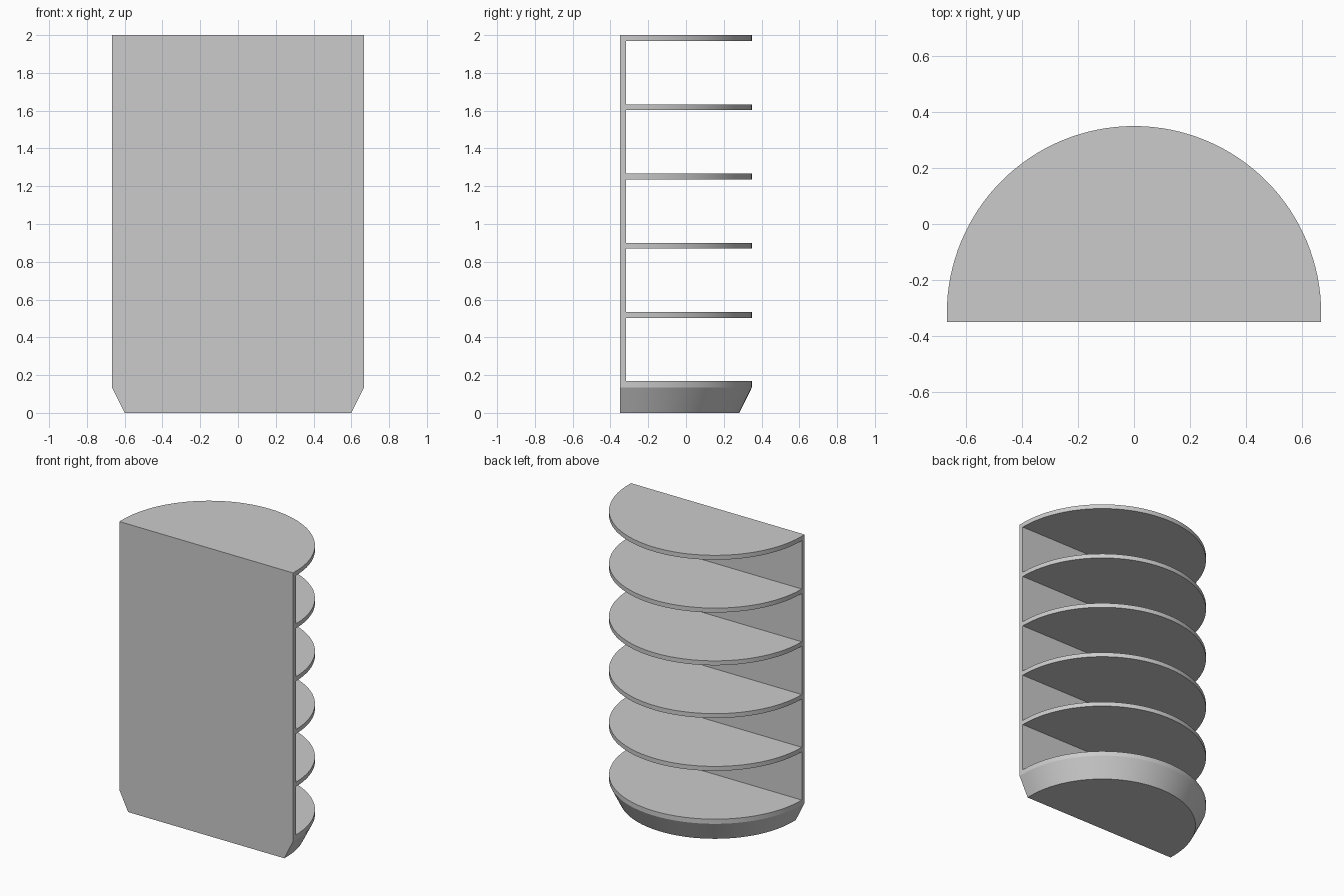
import bpy, bmesh, math

if "Cube" in bpy.data.objects:
    bpy.data.objects.remove(bpy.data.objects["Cube"])

R, R_FOOT = 0.667, 0.60          # outer radius, radius at the floor
Y_FRONT, Y_AXIS = -0.349, -0.318  # flat panel face, panel inner face
T, PITCH, TAPER, H = 0.031, 0.3665, 0.135, 2.0
SEG = 64


def d_ring(bm, r, z):
    """Half-round outline with a flat strip for the panel."""
    pts = [(r, Y_FRONT)]
    for i in range(SEG + 1):
        a = math.pi * i / SEG
        pts.append((r * math.cos(a), Y_AXIS + r * math.sin(a)))
    pts.append((-r, Y_FRONT))
    return [bm.verts.new((x, y, z)) for x, y in pts]


# Solid half-round body with a tapered foot
bm = bmesh.new()
rings = [d_ring(bm, R_FOOT, 0), d_ring(bm, R, TAPER), d_ring(bm, R, H)]
n = len(rings[0])
for lo, hi in zip(rings, rings[1:]):
    for i in range(n):
        j = (i + 1) % n
        bm.faces.new((lo[i], lo[j], hi[j], hi[i]))
bm.faces.new(rings[0][::-1])
bm.faces.new(rings[-1])
bmesh.ops.recalc_face_normals(bm, faces=bm.faces)
mesh = bpy.data.meshes.new("half_round_shelves")
bm.to_mesh(mesh)
bm.free()
shelves = bpy.data.objects.new("half_round_shelves", mesh)
bpy.context.collection.objects.link(shelves)

# Openings between the shelves, leaving the flat panel standing
bm = bmesh.new()
for k in range(5):
    top = H - T - k * PITCH
    height = PITCH - T
    box = bmesh.ops.create_cube(bm, size=1)["verts"]
    bmesh.ops.scale(bm, vec=(2, 1, height), verts=box)
    bmesh.ops.translate(bm, vec=(0, Y_AXIS + 0.5, top - height / 2), verts=box)
mesh = bpy.data.meshes.new("opening_cutter")
bm.to_mesh(mesh)
bm.free()
cutter = bpy.data.objects.new("opening_cutter", mesh)
cutter.hide_render = True
bpy.context.collection.objects.link(cutter)

# Cut the openings and shade the curved rims
mod = shelves.modifiers.new("openings", "BOOLEAN")
mod.operation = "DIFFERENCE"
mod.solver = "EXACT"
mod.object = cutter
bpy.context.view_layer.objects.active = shelves
shelves.select_set(True)
bpy.ops.object.modifier_apply(modifier=mod.name)
bpy.data.objects.remove(cutter)
bpy.ops.object.shade_smooth_by_angle(angle=math.radians(20))
